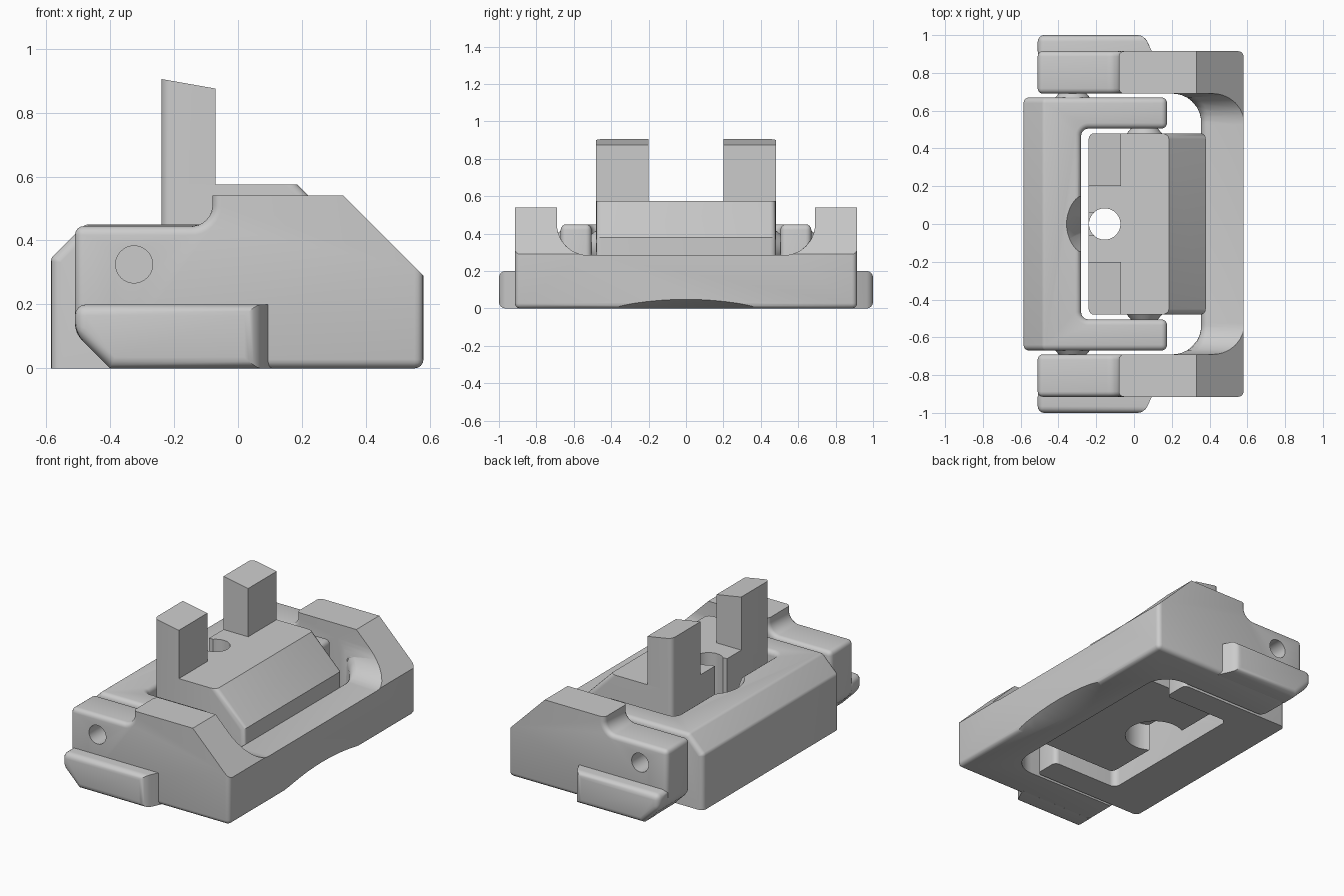
import bpy, bmesh, math
from mathutils import Vector, Matrix

if "Cube" in bpy.data.objects:
    bpy.data.objects.remove(bpy.data.objects["Cube"], do_unlink=True)

grey = bpy.data.materials.new("plain grey")
grey.use_nodes = True
grey.diffuse_color = (0.6, 0.6, 0.6, 1)
grey.node_tree.nodes["Principled BSDF"].inputs["Base Color"].default_value = (0.6, 0.6, 0.6, 1)


def rounded(points, steps=8):
    """Outline from (u, v) or (u, v, radius) corners."""
    out = []
    for i, p in enumerate(points):
        c = Vector(p[:2])
        if len(p) < 3:
            out.append(c)
            continue
        a = (Vector(points[i - 1][:2]) - c).normalized()
        b = (Vector(points[(i + 1) % len(points)][:2]) - c).normalized()
        half = a.angle(b) / 2
        centre = c + (a + b).normalized() * p[2] / math.sin(half)
        start = c + a * p[2] / math.tan(half) - centre
        end = c + b * p[2] / math.tan(half) - centre
        for k in range(steps + 1):
            out.append(centre + start.lerp(end, k / steps).normalized() * p[2])
    return out


def finish(bm, name):
    bmesh.ops.recalc_face_normals(bm, faces=bm.faces)
    mesh = bpy.data.meshes.new(name)
    bm.to_mesh(mesh)
    bm.free()
    mesh.materials.append(grey)
    obj = bpy.data.objects.new(name, mesh)
    bpy.context.collection.objects.link(obj)
    return obj


def prism(name, outline, axis, lo, hi):
    """Extrude an outline along one axis; u and v are the other two axes in order."""
    def place(p, d):
        return {"x": (d, p.x, p.y), "y": (p.x, d, p.y), "z": (p.x, p.y, d)}[axis]
    bm = bmesh.new()
    pts = rounded(outline)
    low = [bm.verts.new(place(p, lo)) for p in pts]
    high = [bm.verts.new(place(p, hi)) for p in pts]
    bm.faces.new(low)
    bm.faces.new(high)
    for i in range(len(pts)):
        bm.faces.new((low[i - 1], low[i], high[i], high[i - 1]))
    return finish(bm, name)


def cone(name, axis, centre, r1, r2, depth, sides=48):
    bm = bmesh.new()
    turn = {"x": Matrix.Rotation(math.pi / 2, 4, "Y"),
            "y": Matrix.Rotation(-math.pi / 2, 4, "X"), "z": Matrix()}[axis]
    bmesh.ops.create_cone(bm, cap_ends=True, segments=sides, radius1=r1, radius2=r2,
                          depth=depth, matrix=Matrix.Translation(centre) @ turn)
    return finish(bm, name)


def cut(obj, other):
    other.hide_render = True
    mod = obj.modifiers.new("cut", "BOOLEAN")
    mod.object, mod.operation, mod.solver = other, "DIFFERENCE", "EXACT"
    bpy.context.view_layer.objects.active = obj
    bpy.ops.object.modifier_apply(modifier=mod.name)
    bpy.data.objects.remove(other, do_unlink=True)


def soften(obj, width, rule, segments=4):
    """Round the sharp edges whose midpoint passes the rule."""
    bm = bmesh.new()
    bm.from_mesh(obj.data)
    bmesh.ops.remove_doubles(bm, verts=bm.verts, dist=0.0005)
    edges = [e for e in bm.edges if len(e.link_faces) == 2
             and e.calc_face_angle(0) > math.radians(35)
             and rule((e.verts[0].co + e.verts[1].co) / 2)]
    bmesh.ops.bevel(bm, geom=edges, offset=width, segments=segments, profile=0.5,
                    affect="EDGES", clamp_overlap=False)
    bm.to_mesh(obj.data)
    bm.free()


def frame_edge(c):
    """Outer frame edges to round: arm ends, outer bottom rim and back corners."""
    inner_bottom = c.z < 0.01 and abs(c.y) < 0.7 and c.x < 0.57
    arm_end = c.x < -0.07 and c.z < 0.535
    rim = c.z < 0.01 and (abs(c.y) > 0.9 or c.x > 0.57)
    back_corner = c.x > 0.57 and c.z < 0.28 and abs(c.y) > 0.9
    return not inner_bottom and (arm_end or rim or back_corner)


# Outer frame: side profile hollowed into a U with a low crossbar
outer = prism("outer_frame", [
    (-0.51, 0.11), (-0.4, 0), (0.58, 0), (0.58, 0.29), (0.33, 0.54),
    (-0.08, 0.54), (-0.08, 0.445, 0.065), (-0.51, 0.445)], "y", -0.915, 0.915)
cut(outer, prism("opening", [
    (-1, -0.69), (0.355, -0.69, 0.15), (0.355, 0.69, 0.15), (-1, 0.69)], "z", -1, 1))
cut(outer, prism("trough", [
    (-0.69, 0.285, 0.165), (0.69, 0.285, 0.165), (0.69, 1), (-0.69, 1)], "x", 0.2, 1))
soften(outer, 0.028, frame_edge)
soften(outer, 0.04, lambda c: 0.22 < c.x < 0.36 and 0.28 < c.z < 0.42 and abs(c.y) < 0.68)
cut(outer, cone("arch", "x", (0.54, 0, -1.78), 1.78, 1.845, 0.16, 160))
for s in (-1, 1):
    cut(outer, cone("pin_hole", "y", (-0.325, s * 0.85, 0.325), 0.058, 0.058, 0.24, 32))

# Foot flanges along the outer sides
for side, s in (("left", 1), ("right", -1)):
    foot = prism("foot_flange_" + side, [
        (-0.51, 0.11), (-0.4, 0), (0.11, 0), (0.11, 0.2), (-0.51, 0.2)],
        "y", s * 0.88, s * 1.0)
    for v in foot.data.vertices:
        if abs(v.co.y) > 0.95 and v.co.x > 0:
            v.co.x = 0.055
    soften(foot, 0.035, lambda c: abs(c.y) > 0.95 or c.x < -0.5)

# Middle frame: U open the other way, with a relief for the screw
middle = prism("middle_frame", [
    (-0.585, 0), (0.175, 0), (0.175, 0.45), (-0.48, 0.45, 0.03), (-0.585, 0.345, 0.03)],
    "y", -0.67, 0.67)
cut(middle, prism("opening", [
    (-0.28, -0.505, 0.04), (1, -0.505), (1, 0.505), (-0.28, 0.505, 0.04)], "z", -1, 1))
soften(middle, 0.03, lambda c: c.z > 0.02)
cut(middle, cone("screw_relief", "z", (-0.155, 0, 0.375), 0.12, 0.205, 0.16))

# Inner block with a sloped side
block = prism("inner_block", [
    (-0.24, 0.08), (0.36, 0.08), (0.38, 0.1), (0.38, 0.38), (0.185, 0.575),
    (-0.24, 0.575)], "y", -0.48, 0.48)
soften(block, 0.03, lambda c: abs(c.y) > 0.47 and 0.1 < c.z < 0.57)
cut(block, cone("screw_hole", "z", (-0.155, 0, 0.4), 0.083, 0.083, 1))
cut(block, cone("screw_head_recess", "z", (-0.155, 0, 0.15), 0.17, 0.17, 0.2))
cut(block, prism("hole_slot", [
    (-0.3, -0.06), (-0.16, -0.06), (-0.16, 0.06), (-0.3, 0.06)], "z", 0.35, 0.7))

# Upright posts with slanted tops
for side, s in (("left", 1), ("right", -1)):
    post = prism("post_" + side, [
        (-0.24, 0.5), (-0.07, 0.5), (-0.07, 0.875), (-0.24, 0.905)],
        "y", s * 0.2, s * 0.48)
    soften(post, 0.03, lambda c: abs(c.y) > 0.47 and c.x < -0.23)

# Pivot bosses between the nested parts
for side, s in (("left", 1), ("right", -1)):
    for label, x, y in (("outer", -0.325, 0.68), ("inner", 0.055, 0.492)):
        wide, thin = (0.095, 0.07) if s > 0 else (0.07, 0.095)
        cone(f"{label}_pivot_{side}", "y", (x, s * y, 0.325), wide, thin, 0.03, 32)

# Smooth shading with crisp edges
bpy.ops.object.select_all(action="DESELECT")
for obj in bpy.context.scene.objects:
    if obj.type == "MESH" and grey.name in obj.data.materials:
        obj.select_set(True)
        bpy.context.view_layer.objects.active = obj
bpy.ops.object.shade_smooth_by_angle(angle=math.radians(30))
bpy.ops.object.select_all(action="DESELECT")
